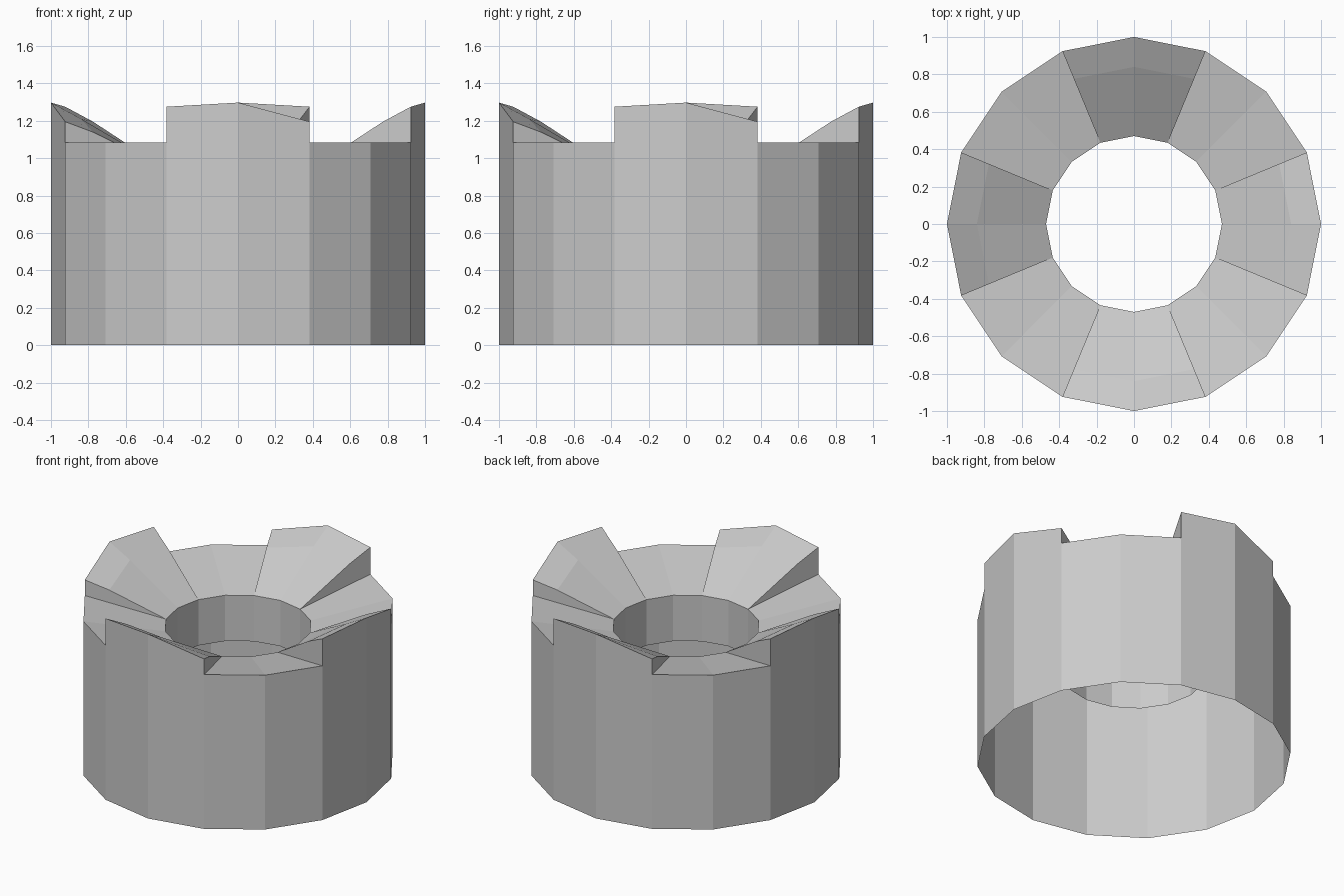
import bpy, bmesh, math
from mathutils import Vector

SIDES = 16
R_OUT, R_MID, R_IN = 1.0, 0.84, 0.47
SLOT, HIGH, PEAK, LOW = 1.085, 1.275, 1.297, 1.195   # outer rim heights
RIM, TUBE_END = 0.972, 0.65                           # bore rim and bore bottom
# Start and end rim height of the four sectors that repeat around the ring
SECTORS = [(PEAK, LOW), (SLOT, SLOT), (SLOT, SLOT), (HIGH, PEAK)]

old = bpy.data.objects.get("Cube")
if old:
    bpy.data.objects.remove(old, do_unlink=True)

grey = bpy.data.materials.new("plain grey")
grey.use_nodes = True
colour = (0.6, 0.6, 0.6, 1)
grey.diffuse_color = colour
grey.node_tree.nodes["Principled BSDF"].inputs["Base Color"].default_value = colour


def point(k, r, z):
    a = math.tau * k / SIDES
    return Vector((r * math.cos(a), r * math.sin(a), z))


def mid(k, h):
    """Point part way down the sloping top, bulged slightly on the teeth."""
    t = (R_MID - R_IN) / (R_OUT - R_IN)
    bulge = 0.012 if h > SLOT else 0
    return point(k, R_MID, RIM + (h - RIM) * t + bulge)


def build(name, faces):
    bm = bmesh.new()
    for f in faces:
        bm.faces.new([bm.verts.new(p) for p in f])
    bmesh.ops.remove_doubles(bm, verts=bm.verts, dist=0.0001)
    mesh = bpy.data.meshes.new(name)
    bm.to_mesh(mesh)
    bm.free()
    mesh.materials.append(grey)
    obj = bpy.data.objects.new(name, mesh)
    bpy.context.collection.objects.link(obj)


wall, top, tube, sides = [], [], [], []
for k in range(SIDES):
    n = k + 1
    h0, h1 = SECTORS[k % 4]
    # Outer wall panel, sloping top and inner bore panel
    wall.append([point(k, R_OUT, 0), point(n, R_OUT, 0),
                 point(n, R_OUT, h1), point(k, R_OUT, h0)])
    top.append([point(k, R_OUT, h0), point(n, R_OUT, h1), mid(n, h1), mid(k, h0)])
    top.append([mid(k, h0), mid(n, h1), point(n, R_IN, RIM), point(k, R_IN, RIM)])
    tube.append([point(k, R_IN, RIM), point(n, R_IN, RIM),
                 point(n, R_IN, TUBE_END), point(k, R_IN, TUBE_END)])
    # Upright side where a tooth meets a slot
    h2 = SECTORS[n % 4][0]
    if h1 != h2:
        lo, hi = min(h1, h2), max(h1, h2)
        pair = [[point(n, R_OUT, lo), mid(n, lo), mid(n, hi), point(n, R_OUT, hi)],
                [mid(n, lo), point(n, R_IN, RIM), mid(n, hi)]]
        sides += pair if h1 > h2 else [f[::-1] for f in pair]

build("outer_wall", wall)
build("toothed_top", top + sides)
build("inner_tube", tube)
